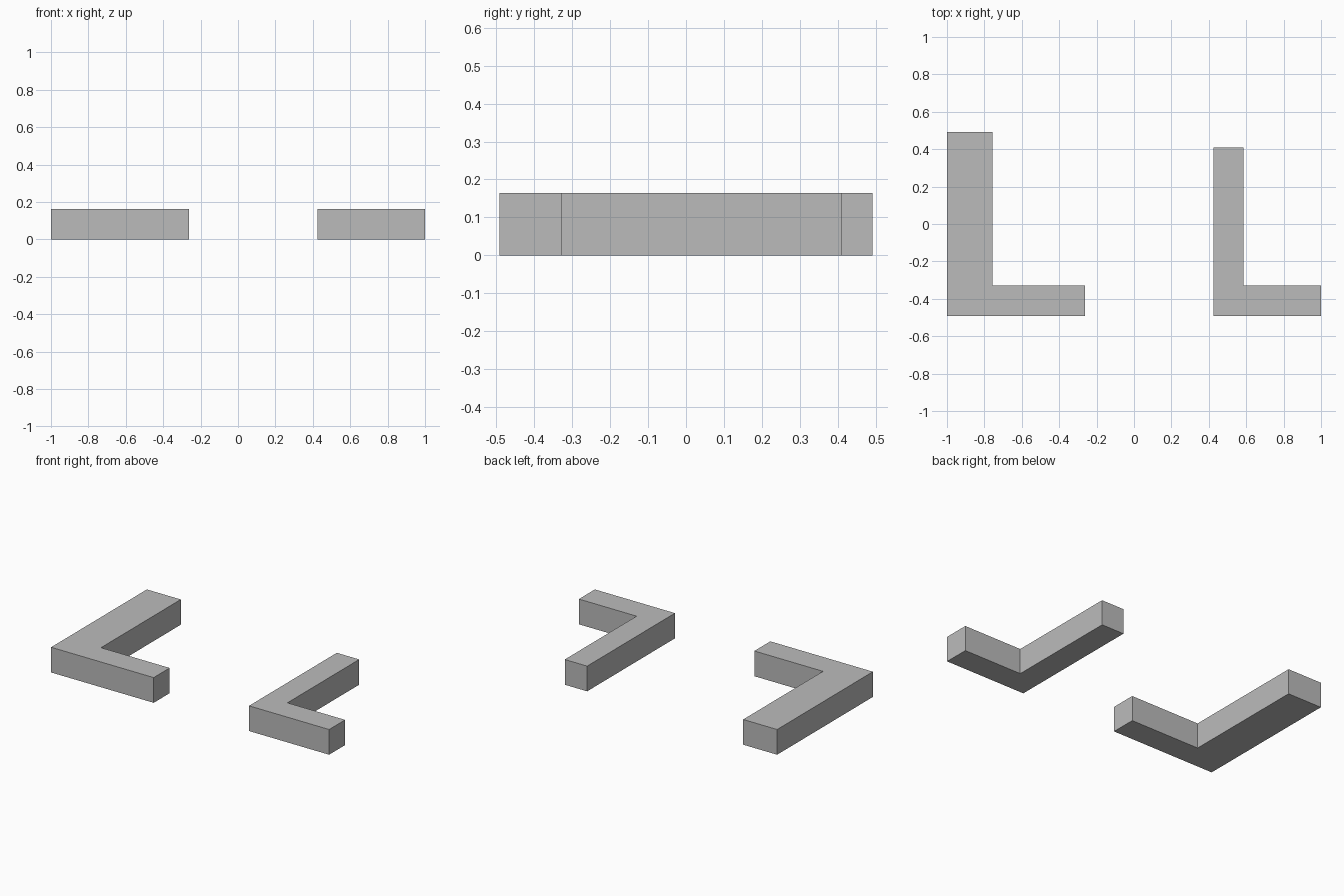
import bpy
import bmesh

cube = bpy.data.objects.get("Cube")
if cube:
    bpy.data.objects.remove(cube, do_unlink=True)

HEIGHT = 0.164
FRONT, INNER = -0.492, -0.328

# Plain grey finish
grey = bpy.data.materials.new("plain grey")
grey.use_nodes = True
color = (0.5, 0.5, 0.5, 1)
grey.diffuse_color = color
grey.node_tree.nodes["Principled BSDF"].inputs["Base Color"].default_value = color


def l_block(name, left, stem, right, back):
    """Extrude an L outline: a stem running back and a foot along the front."""
    outline = [(left, FRONT), (right, FRONT), (right, INNER),
               (stem, INNER), (stem, back), (left, back)]
    bm = bmesh.new()
    base = bm.faces.new([bm.verts.new((x, y, 0)) for x, y in outline])
    top = bmesh.ops.extrude_face_region(bm, geom=[base], use_keep_orig=True)["geom"]
    verts = [g for g in top if isinstance(g, bmesh.types.BMVert)]
    bmesh.ops.translate(bm, vec=(0, 0, HEIGHT), verts=verts)
    bmesh.ops.recalc_face_normals(bm, faces=bm.faces)
    mesh = bpy.data.meshes.new(name)
    bm.to_mesh(mesh)
    bm.free()
    mesh.materials.append(grey)
    obj = bpy.data.objects.new(name, mesh)
    bpy.context.collection.objects.link(obj)


# Wide block on the right side, slim block on the left side
l_block("wide_l_block", -1.0, -0.756, -0.262, 0.492)
l_block("slim_l_block", 0.424, 0.585, 1.0, 0.41)
